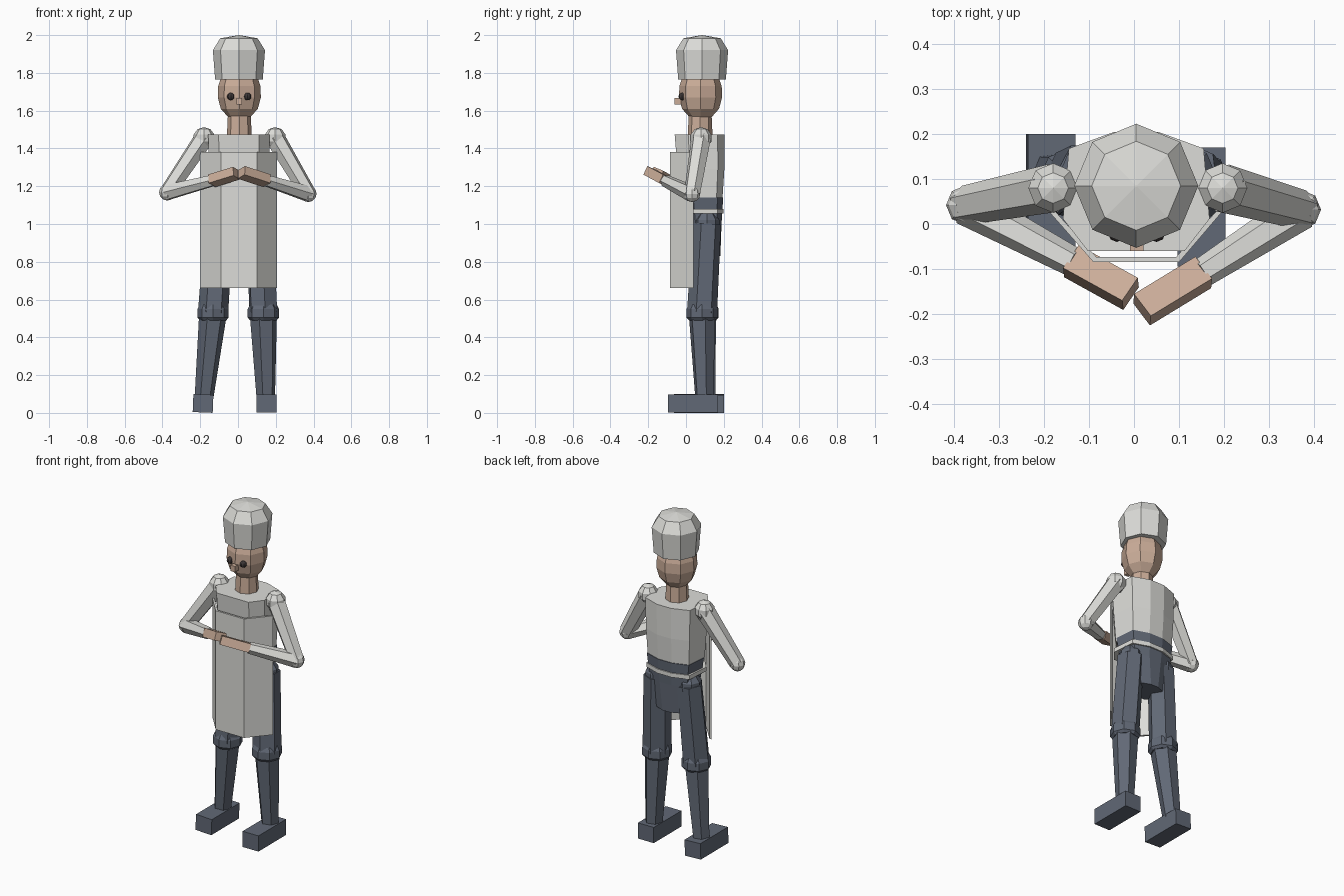
import bpy, bmesh
from math import sin, cos, pi
from mathutils import Vector, Matrix

if "Cube" in bpy.data.objects:
    bpy.data.objects.remove(bpy.data.objects["Cube"])


def material(name, rgb):
    m = bpy.data.materials.new(name)
    m.diffuse_color = (*rgb, 1)
    m.use_nodes = True
    m.node_tree.nodes["Principled BSDF"].inputs["Base Color"].default_value = m.diffuse_color
    return m


WHITE = material("white_cloth", (0.72, 0.72, 0.69))
BLUE = material("dark_cloth", (0.12, 0.14, 0.18))
SKIN = material("skin", (0.6, 0.42, 0.32))
DARK = material("eye_dark", (0.05, 0.04, 0.04))


def finish(name, bm, mat):
    bmesh.ops.recalc_face_normals(bm, faces=bm.faces)
    me = bpy.data.meshes.new(name)
    bm.to_mesh(me)
    bm.free()
    me.materials.append(mat)
    ob = bpy.data.objects.new(name, me)
    bpy.context.collection.objects.link(ob)
    return ob


def loft(name, rings, mat):
    bm = bmesh.new()
    vs = [[bm.verts.new(p) for p in r] for r in rings]
    n = len(vs[0])
    for a, b in zip(vs, vs[1:]):
        for i in range(n):
            j = (i + 1) % n
            bm.faces.new((a[i], a[j], b[j], b[i]))
    bm.faces.new(vs[0][::-1])
    bm.faces.new(vs[-1])
    return finish(name, bm, mat)


def lathe(name, x, y, profile, mat, n=8):
    # n-gon rings with one corner facing the front
    return loft(name, [[(x + r * sin(2 * pi * i / n), y - r * cos(2 * pi * i / n), z)
                        for i in range(n)] for r, z in profile], mat)


def limb(name, a, b, r1, r2, mat, n=6):
    a, b = Vector(a), Vector(b)
    q = (b - a).to_track_quat('Z', 'Y')
    ring = lambda c, r: [c + q @ Vector((r * cos(2 * pi * i / n), r * sin(2 * pi * i / n), 0))
                         for i in range(n)]
    return loft(name, [ring(a, r1), ring(b, r2)], mat)


def ball(name, c, r, mat, seg=8, rings=5):
    bm = bmesh.new()
    bmesh.ops.create_uvsphere(bm, u_segments=seg, v_segments=rings, radius=r,
                              matrix=Matrix.Translation(c))
    return finish(name, bm, mat)


def box(name, c, size, mat, rot=None):
    bm = bmesh.new()
    m = Matrix.Translation(c) @ (rot or Matrix()) @ Matrix.Diagonal((*size, 1))
    bmesh.ops.create_cube(bm, size=1, matrix=m)
    return finish(name, bm, mat)


def body_ring(z, w, front, back, x=0.005):
    # eight-cornered torso outline, half width w
    d = back - front
    half = [(0.66 * w, front), (w, front + 0.27 * d), (w * 0.92, back - 0.14 * d), (0.3 * w, back)]
    return [(x + a, b, z) for a, b in half] + [(x - a, b, z) for a, b in half[::-1]]


# hat, head and neck
lathe("hat", 0.005, 0.085, [(0.126, 1.765), (0.138, 1.92), (0.099, 1.983), (0.002, 2.0)], WHITE)
lathe("head", 0.007, 0.077, [(0.058, 1.565), (0.098, 1.61), (0.114, 1.67),
                             (0.112, 1.73), (0.095, 1.78)], SKIN)
lathe("neck", 0.007, 0.075, [(0.066, 1.46), (0.06, 1.59)], SKIN)
for side, x in (("left", -0.038), ("right", 0.05)):
    ball(side + "_eye", (x, -0.02, 1.675), 0.02, DARK, 8, 6)
box("nose", (0.006, -0.043, 1.65), (0.03, 0.034, 0.035), SKIN)

# torso, trousers top and apron
loft("shirt", [body_ring(1.12, 0.15, -0.03, 0.192), body_ring(1.29, 0.158, -0.045, 0.203),
               body_ring(1.475, 0.163, -0.06, 0.205)], WHITE)
loft("pelvis", [body_ring(0.83, 0.085, 0.03, 0.182), body_ring(1.0, 0.135, 0.0, 0.188),
                body_ring(1.14, 0.153, -0.02, 0.197)], BLUE)
loft("apron_tie", [body_ring(1.055, 0.158, -0.04, 0.199),
                   body_ring(1.08, 0.158, -0.04, 0.199)], WHITE)
outline = [(-0.2, 0.04), (-0.09, -0.085), (0.1, -0.085), (0.207, 0.04),
           (0.193, 0.04), (0.094, -0.073), (-0.084, -0.073), (-0.186, 0.04)]
loft("apron", [[(x, y, z) for x, y in outline] for z in (0.66, 1.38)], WHITE)

# arms and hands: shoulder, elbow, wrist, hand tip
arms = {"left": ((-0.18, 0.08, 1.455), (-0.374, 0.042, 1.168), (-0.135, -0.085, 1.23), (-0.012, -0.153, 1.268)),
        "right": ((0.197, 0.08, 1.455), (0.372, 0.032, 1.16), (0.15, -0.11, 1.23), (0.022, -0.188, 1.272))}
for side, (sh, el, wr, tip) in arms.items():
    ball(side + "_shoulder", sh, 0.058, WHITE)
    limb(side + "_upper_arm", sh, el, 0.054, 0.044, WHITE)
    ball(side + "_elbow", el, 0.044, WHITE, 8, 6)
    limb(side + "_forearm", el, wr, 0.045, 0.033, WHITE)
    a, b = Vector(wr), Vector(tip)
    s = -1 if side == "left" else 1
    rot = (b - a).to_track_quat('Y', 'Z').to_matrix().to_4x4() @ Matrix.Rotation(s * 0.35, 4, 'Y')
    box(side + "_hand", (a + b) / 2, (0.065, (b - a).length + 0.01, 0.05), SKIN, rot)

# legs and shoes: hip, knee, ankle, shoe centre
legs = {"left": ((-0.1, 0.11, 1.0), (-0.132, 0.09, 0.53), (-0.18, 0.11, 0.08), (-0.185, 0.068)),
        "right": ((0.115, 0.11, 1.0), (0.134, 0.085, 0.53), (0.147, 0.097, 0.08), (0.15, 0.038))}
for side, (hip, kn, an, (sx, sy)) in legs.items():
    ball(side + "_hip", hip, 0.07, BLUE)
    limb(side + "_thigh", hip, kn, 0.076, 0.08, BLUE)
    k = Vector(kn)
    lathe(side + "_knee", k.x, k.y, [(0.07, 0.49), (0.083, 0.505), (0.083, 0.55), (0.07, 0.575)], BLUE)
    limb(side + "_shin", kn, an, 0.074, 0.05, BLUE)
    box(side + "_shoe", (sx, sy, 0.05), (0.106, 0.265, 0.095), BLUE,
        Matrix.Rotation(0.04 if side == "left" else 0, 4, 'Y'))
